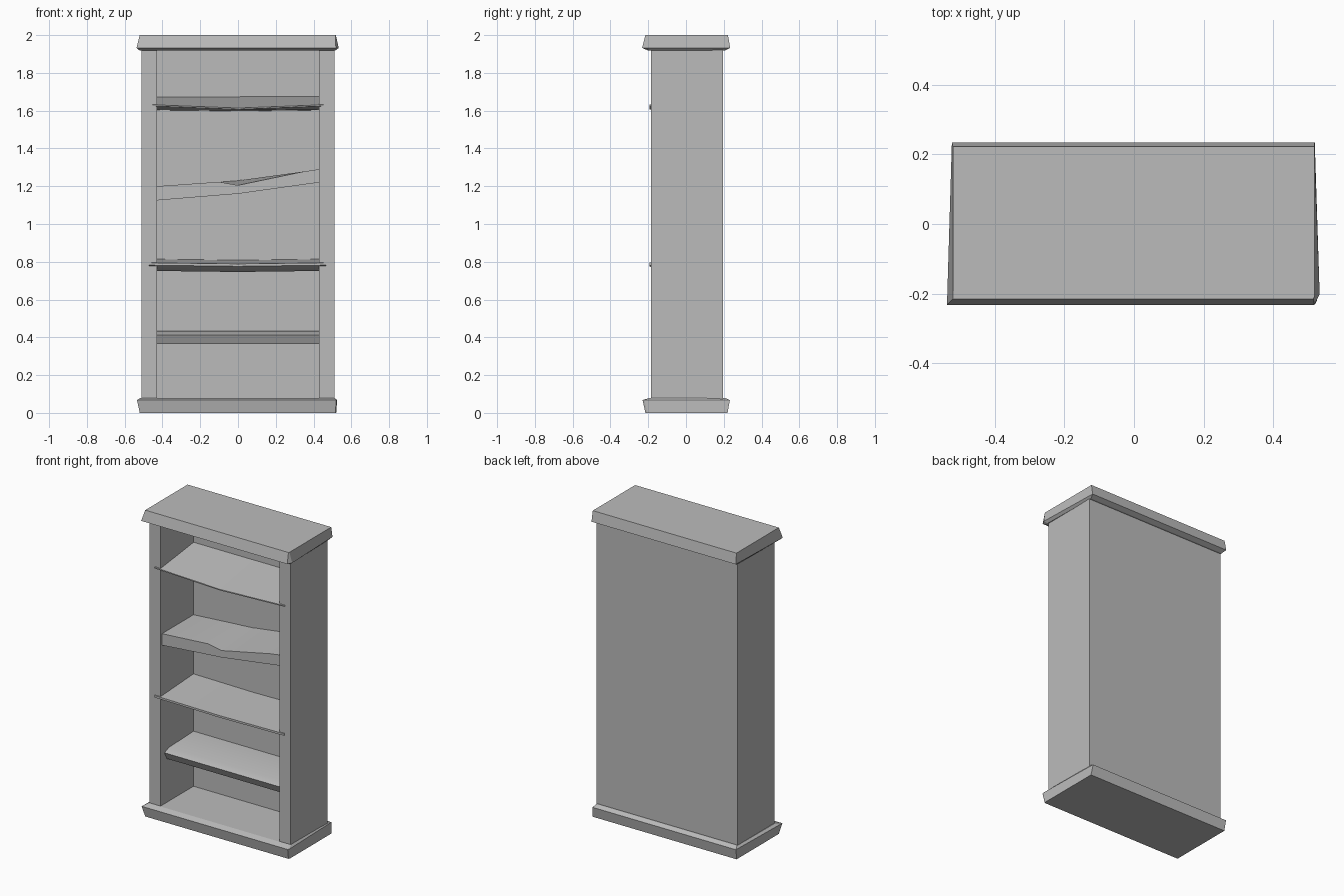
import bpy, bmesh, math

cube = bpy.data.objects.get("Cube")
if cube:
    bpy.data.objects.remove(cube, do_unlink=True)

grey = bpy.data.materials.new("plain_grey")
grey.use_nodes = True
COLOUR = (0.5, 0.5, 0.5, 1)
grey.diffuse_color = COLOUR
grey.node_tree.nodes["Principled BSDF"].inputs["Base Color"].default_value = COLOUR


def loft(name, rings, smooth=0):
    """Skin a row of equal-length point rings and cap both ends."""
    bm = bmesh.new()
    rows = [[bm.verts.new(p) for p in ring] for ring in rings]
    n = len(rows[0])
    for a, b in zip(rows, rows[1:]):
        for i in range(n):
            j = (i + 1) % n
            bm.faces.new((a[i], a[j], b[j], b[i]))
    bm.faces.new(rows[0])
    bm.faces.new(rows[-1])
    bmesh.ops.recalc_face_normals(bm, faces=bm.faces)
    mesh = bpy.data.meshes.new(name)
    bm.to_mesh(mesh)
    bm.free()
    mesh.materials.append(grey)
    ob = bpy.data.objects.new(name, mesh)
    bpy.context.collection.objects.link(ob)
    if smooth:
        bpy.ops.object.select_all(action="DESELECT")
        ob.select_set(True)
        bpy.context.view_layer.objects.active = ob
        bpy.ops.object.shade_smooth_by_angle(angle=math.radians(smooth))
    return ob


def box(name, x0, x1, y0, y1, z0, z1):
    return loft(name, [[(x0, y0, z), (x1, y0, z), (x1, y1, z), (x0, y1, z)]
                       for z in (z0, z1)])


def slab_ring(z, left, right, front, back, taper=0.0, chip=0.0):
    """Outline of a slab, narrower at the back, front left corner chipped."""
    return [(-left, front, z), (right - chip, front, z), (right, front + chip * 2, z),
            (right - taper, back, z), (-left + taper, back, z)]


def shelf(name, sections, smooth=0):
    """Each section is x followed by its (y, z) outline."""
    return loft(name, [[(x, y, z) for y, z in pts] for x, pts in sections], smooth)


BACK = 0.165   # shelves end just inside the back panel

# Carcass
box("right_side", -0.51, -0.43, -0.185, 0.195, 0.05, 1.94)
box("left_side", 0.43, 0.51, -0.185, 0.195, 0.05, 1.94)
box("back_panel", -0.43, 0.43, 0.155, 0.195, 0.05, 1.94)

# Plinth and cap, each with a splayed edge and a small bevel
loft("plinth", [
    slab_ring(0, 0.52, 0.52, -0.215, 0.22, 0, 0.005),
    slab_ring(0.068, 0.535, 0.525, -0.23, 0.232, 0.012, 0.005),
    slab_ring(0.08, 0.515, 0.51, -0.19, 0.205, 0.004, 0.005)])
loft("cap", [
    slab_ring(1.918, 0.52, 0.515, -0.2, 0.205, 0.008, 0.005),
    slab_ring(1.932, 0.537, 0.533, -0.232, 0.234, 0.014, 0.015),
    slab_ring(2.0, 0.52, 0.518, -0.215, 0.222, 0, 0.003)])

# Sagging top shelf with a thin lip over the side posts
shelf("top_shelf", [
    (x, [(BACK, 1.675), (-0.192, 1.632 - sag), (-0.192, 1.625 - sag), (BACK, 1.603 - sag / 3)])
    for x, sag in ((-0.47, 0), (0, 0.018), (0.47, 0))])

# Crooked shelf with a splintered front edge
shelf("crooked_shelf", [
    (x, [(BACK, rear), (-0.17, front), (-0.17, low), (BACK, low)])
    for x, rear, front, low in ((-0.43, 1.2, 1.2, 1.125), (-0.1, 1.223, 1.223, 1.152),
                                (0, 1.23, 1.205, 1.16), (0.35, 1.278, 1.278, 1.209),
                                (0.43, 1.29, 1.29, 1.22))], 30)

# Middle shelf with a lip, and lower shelf set back between the posts
shelf("middle_shelf", [
    (x, [(BACK, 0.815 - sag), (-0.192, 0.795 - sag), (-0.192, 0.782 - sag),
         (-0.13, 0.752 - sag), (BACK, 0.752 - sag)])
    for x, sag in ((-0.47, 0), (0, 0.006), (0.465, 0))], 30)
shelf("lower_shelf", [
    (x, [(BACK, 0.44), (-0.1, 0.43), (-0.145, 0.413), (-0.12, 0.365), (BACK, 0.365)])
    for x in (-0.43, 0.43)], 30)
